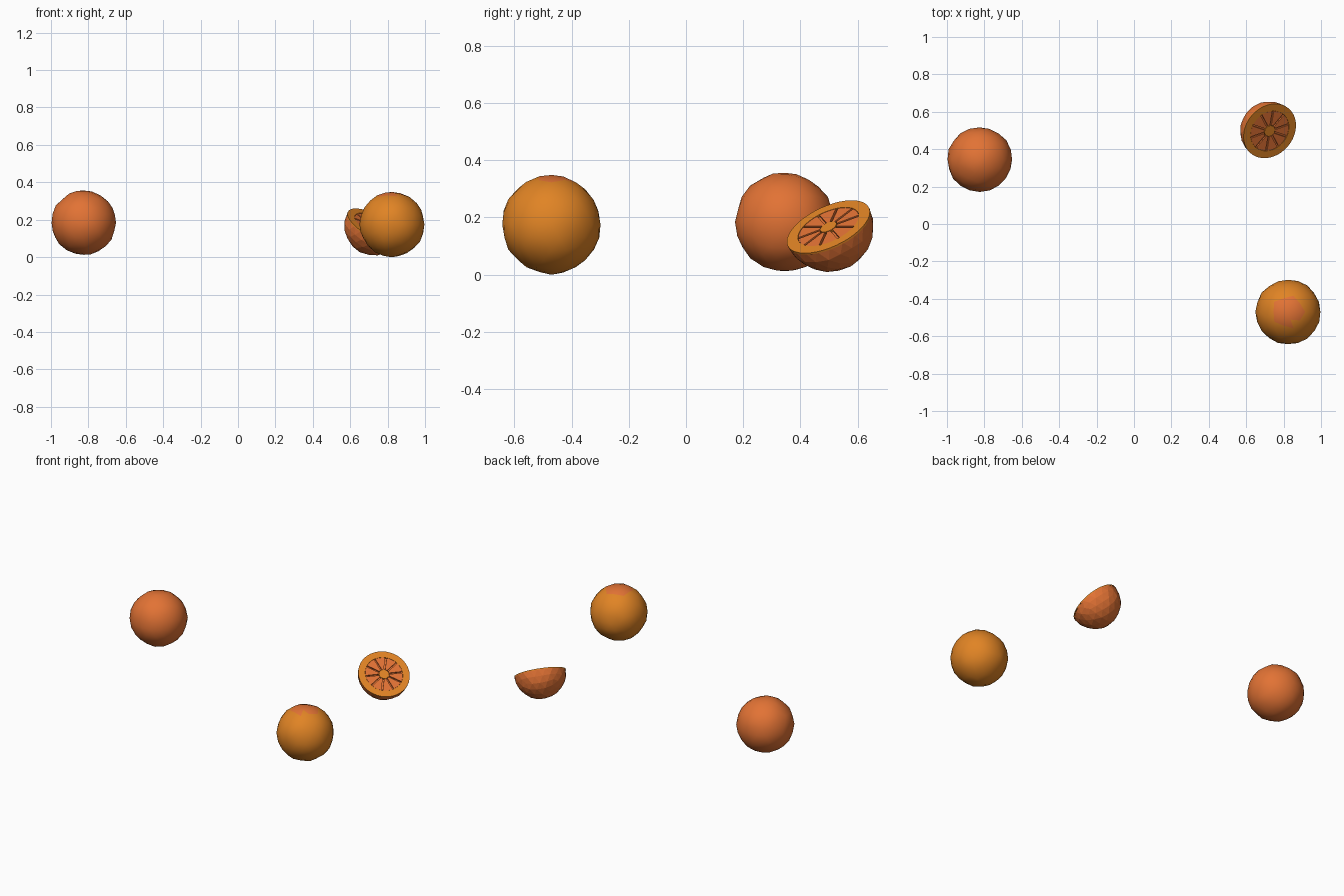
import bpy, bmesh, math, random
from mathutils import Vector, Matrix

if "Cube" in bpy.data.objects:
    bpy.data.objects.remove(bpy.data.objects["Cube"])

random.seed(4)

def mat(name, col):
    m = bpy.data.materials.new(name)
    m.diffuse_color = (*col, 1)
    m.use_nodes = True
    m.node_tree.nodes["Principled BSDF"].inputs["Base Color"].default_value = m.diffuse_color
    return m

RED = mat("deep orange", (0.76, 0.17, 0.035))
GOLD = mat("golden orange", (0.75, 0.23, 0.018))

def finish(bm, name, mats, matrix, smooth):
    me = bpy.data.meshes.new(name)
    bmesh.ops.recalc_face_normals(bm, faces=bm.faces)
    for f in bm.faces:
        f.smooth = smooth
    bm.to_mesh(me)
    bm.free()
    for m in mats:
        me.materials.append(m)
    ob = bpy.data.objects.new(name, me)
    ob.matrix_world = matrix
    bpy.context.collection.objects.link(ob)
    return ob

def lumpy_ball(r, lump):
    bm = bmesh.new()
    bmesh.ops.create_icosphere(bm, subdivisions=3, radius=r)
    for v in bm.verts:
        v.co *= 1 + random.uniform(-lump, lump)
    return bm

# whole oranges
finish(lumpy_ball(0.173, 0.015), "whole_orange", [RED],
       Matrix.Translation((-0.825, 0.345, 0.184)), True)

bm = lumpy_ball(0.173, 0.015)
for f in bm.faces:  # stem patch on top
    c = f.calc_center_median()
    if c.z > 0 and math.hypot(c.x, c.y) < 0.068:
        f.material_index = 1
finish(bm, "golden_whole_orange", [GOLD, RED],
       Matrix.Translation((0.824, -0.47, 0.175)), True)

# cut half: local +z is the cut direction
R, R_IN, R_CORE, DEPTH, N = 0.157, 0.115, 0.032, 0.008, 10
normal = Vector((0.45, -0.38, 0.81)).normalized()
place = Matrix.Translation((0.725, 0.498, 0.166)) @ normal.to_track_quat('Z', 'Y').to_matrix().to_4x4()

# peel bowl
bm = lumpy_ball(R, 0.012)
bmesh.ops.bisect_plane(bm, geom=bm.verts[:] + bm.edges[:] + bm.faces[:],
                       plane_co=(0, 0, -0.004), plane_no=(0, 0, 1), clear_outer=True)
finish(bm, "half_orange_peel", [RED], place, False)

def ring_prism(bm, outer, z0, z1, inner=None):
    """Closed prism of an outline, or a band between two outlines."""
    n = len(outer)
    rows = [[bm.verts.new((x, y, z)) for x, y in o]
            for o, z in ([(outer, z0), (outer, z1)] + ([(inner, z1), (inner, z0)] if inner else []))]
    for a, b in zip(rows, rows[1:]):
        for i in range(n):
            j = (i + 1) % n
            bm.faces.new((a[i], a[j], b[j], b[i]))
    if not inner:
        bm.faces.new(rows[1])
        bm.faces.new(rows[0][::-1])

def circle(r, n):
    return [(r * math.cos(2 * math.pi * i / n), r * math.sin(2 * math.pi * i / n)) for i in range(n)]

# pith rim
bm = bmesh.new()
ring_prism(bm, circle(R, 40), -0.005, 0.002, circle(R_IN, 40))
finish(bm, "pith_rim", [GOLD], place, False)

# recessed floor under the segments
bm = bmesh.new()
ring_prism(bm, circle(R_IN + 0.004, 40), -DEPTH - 0.004, -DEPTH)
finish(bm, "flesh_floor", [RED], place, False)

# core
bm = bmesh.new()
ring_prism(bm, circle(R_CORE, 10), -DEPTH, 0.002)
finish(bm, "core", [GOLD], place, False)

# flesh segments with narrow grooves between them
bm = bmesh.new()
GAP = 0.0045
for k in range(N):
    mid = 2 * math.pi * (k + 0.5) / N
    half = math.pi / N
    ra, rb = R_CORE + 0.001, R_IN - 0.001
    da, db = half - GAP / ra, half - GAP / rb
    pts = [(ra, -da)] + [(rb, db * t) for t in (-1, -0.5, 0, 0.5, 1)] + [(ra, da)]
    ring_prism(bm, [(r * math.cos(mid + a), r * math.sin(mid + a)) for r, a in pts], -DEPTH, 0.001)
finish(bm, "flesh_segments", [RED], place, False)
